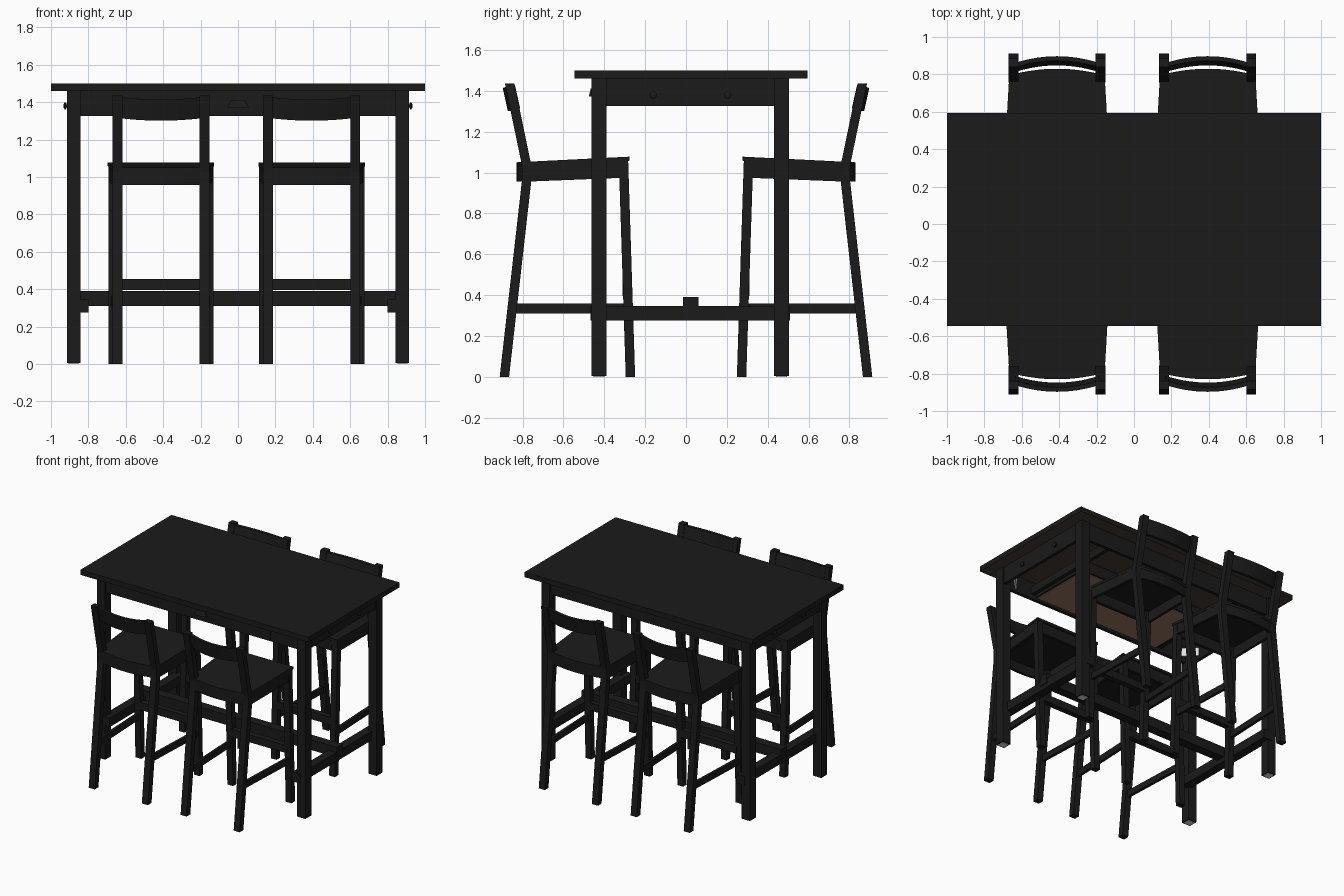
import bpy, bmesh, math
from mathutils import Matrix, Vector

cube = bpy.data.objects.get("Cube")
if cube:
    bpy.data.objects.remove(cube, do_unlink=True)


def material(name, r, g, b):
    m = bpy.data.materials.new(name)
    m.use_nodes = True
    m.diffuse_color = (r, g, b, 1)
    bsdf = m.node_tree.nodes["Principled BSDF"]
    bsdf.inputs["Base Color"].default_value = (r, g, b, 1)
    bsdf.inputs["Roughness"].default_value = 0.6
    return m


BLACK = material("black stained wood", 0.0105, 0.0105, 0.0105)
BROWN = material("brown board", 0.30, 0.18, 0.115)
DARK_BROWN = material("dark brown underside", 0.06, 0.045, 0.035)
GREY = material("light grey metal", 0.75, 0.75, 0.75)
place = Matrix.Identity(4)   # where the current part group stands


def finish(name, bm, mat=BLACK, smooth=False):
    bmesh.ops.recalc_face_normals(bm, faces=bm.faces)
    bm.transform(place)
    mesh = bpy.data.meshes.new(name)
    bm.to_mesh(mesh)
    bm.free()
    mesh.materials.append(mat)
    ob = bpy.data.objects.new(name, mesh)
    bpy.context.collection.objects.link(ob)
    if smooth:
        bpy.ops.object.select_all(action='DESELECT')
        ob.select_set(True)
        bpy.context.view_layer.objects.active = ob
        bpy.ops.object.shade_smooth_by_angle(angle=math.radians(35))
    return ob


def loft(name, rings, mat=BLACK, smooth=False):
    """Skin through rings of equal point count and cap both ends."""
    bm = bmesh.new()
    loops = [[bm.verts.new(p) for p in ring] for ring in rings]
    n = len(loops[0])
    for a, b in zip(loops, loops[1:]):
        for i in range(n):
            j = (i + 1) % n
            bm.faces.new((a[i], a[j], b[j], b[i]))
    bm.faces.new(loops[0])
    bm.faces.new(loops[-1])
    return finish(name, bm, mat, smooth)


def rect(x, y, z, w, d):
    return [(x + sx * w / 2, y + sy * d / 2, z)
            for sx, sy in ((-1, -1), (1, -1), (1, 1), (-1, 1))]


def post(name, points, w, d):
    """Upright bar through points, with level cuts."""
    return loft(name, [rect(*p, w, d) for p in points])


def box(name, x0, x1, y0, y1, z0, z1, mat=BLACK):
    x, y, w, d = (x0 + x1) / 2, (y0 + y1) / 2, x1 - x0, y1 - y0
    return loft(name, [rect(x, y, z0, w, d), rect(x, y, z1, w, d)], mat)


def knob(name, x, y, z, sign):
    """Small turned knob pointing along x."""
    rings = []
    for out, r in ((0, .008), (.012, .008), (.014, .018), (.022, .018), (.027, .01)):
        rings.append([(x + sign * out, y + r * math.cos(a), z + r * math.sin(a))
                      for a in (k * math.tau / 16 for k in range(16))])
    loft(name, rings, smooth=True)


# ---- Table ----
CY = 0.022
top = box("table_top", -1, 1, CY - .568, CY + .572, 1.46, 1.5)
top.data.materials.append(DARK_BROWN)
for face in top.data.polygons:
    face.material_index = 1 if face.normal.z < -.5 else 0
box("front_apron", -.85, .85, -.45, -.425, 1.325, 1.46)
box("back_apron", -.85, .85, .465, .49, 1.325, 1.46)
box("long_stretcher", -.876, .876, -.015, .06, .31, .39)
for s, side in ((1, "left"), (-1, "right")):
    lo, hi = sorted((s * .842, s * .915))
    for y, end in ((-.425, "front"), (.468, "back")):
        box(f"table_leg_{end}_{side}", lo, hi, y - .037, y + .037, .004, 1.46)
        box(f"foot_pad_{end}_{side}", lo + .01, hi - .01, y - .027, y + .027, 0, .004, GREY)
        # diagonal corner bracket behind each leg
        k = 1 if y < 0 else -1
        a, b = Vector((s * .88, y + k * .11, 0)), Vector((s * .77, y, 0))
        t = Vector((-s * .012, k * .012, 0))
        loft(f"corner_bracket_{end}_{side}",
             [[p + Vector((0, 0, z)) for p in (a, b, b + t, a + t)] for z in (1.345, 1.41)], GREY)
    lo, hi = sorted((s * .88, s * .905))
    box(f"side_apron_{side}", lo, hi, -.40, .445, 1.325, 1.46)
    lo, hi = sorted((s * .80, s * .87))
    box(f"side_stretcher_{side}", lo, hi, -.467, .51, .275, .347)
    lo, hi = sorted((s * .585, s * .615))
    box(f"drawer_rail_{side}", lo, hi, -.43, .47, 1.36, 1.42)
    lo, hi = sorted((s * .55, s * .57))
    box(f"drawer_side_{side}", lo, hi, -.43, .09, 1.35, 1.44)
    for y in (-.16, .204):
        knob(f"side_knob_{side}", s * .905, y, 1.38, s)

# ---- Drawer ----
box("drawer_front", -.6, .6, -.456, -.43, 1.335, 1.455)
box("drawer_back", -.56, .56, .075, .095, 1.35, 1.44)
box("drawer_bottom", -.555, .555, -.428, .08, 1.345, 1.354, BROWN)
loft("drawer_cup_pull",
     [[(-.058, y0, 1.372), (.058, y0, 1.372), (.035, y1, 1.412), (-.035, y1, 1.412)]
      for y0, y1 in ((-.455, -.455), (-.476, -.466))])


# ---- Chairs: backrest towards -y, seat front towards +y ----
def arc_bar(name, half, levels, sag, drop, thick, n=14):
    """Bar bulging to -y and dipping by drop; levels are (y, z) of its ends."""
    (yb, zb), (yt, zt) = levels
    rings = []
    for i in range(n + 1):
        u = 2 * i / n - 1
        dy, dz = -sag * (1 - u * u), -drop * (1 - u * u)
        rings.append([(u * half, yb + dy, zb + dz), (u * half, yb + dy + thick, zb + dz),
                      (u * half, yt + dy + thick, zt + dz), (u * half, yt + dy, zt + dz)])
    loft(name, rings, smooth=True)


def seat_z(y, height):
    """Height on the slightly raked seat."""
    return height + (y + .80) * .05


def chair(tag):
    # seat board with a bowed rear edge
    outline = [(.285, -.277), (-.285, -.277)]
    outline += [(u * .255, -.795 - .035 * (1 - u * u)) for u in (k / 7 - 1 for k in range(15))]
    loft(f"seat_{tag}", [[(x, y, seat_z(y, h)) for x, y in outline] for h in (1.032, 1.052)],
         smooth=True)
    arc_bar(f"seat_rear_rail_{tag}", .23, ((-.795, .957), (-.795, 1.04)), .034, 0, .02)
    box(f"seat_front_rail_{tag}", -.25, .25, -.315, -.29, .972, 1.062)
    arc_bar(f"backrest_{tag}", .225, ((-.836, 1.315), (-.861, 1.428)), .036, .014, .024)
    box(f"footrest_{tag}", -.25, .25, -.31, -.265, .395, .455)
    for s, side in ((1, "left"), (-1, "right")):
        post(f"rear_leg_{side}_{tag}",
             [(s * .233, -.889, 0), (s * .233, -.779, .97), (s * .233, -.779, 1.03),
              (s * .233, -.863, 1.435)], .053, .046)
        post(f"front_leg_{side}_{tag}",
             [(s * .256, -.272, 0), (s * .256, -.306, 1.058)], .05, .046)
        # side rail of the seat and low side stretcher
        for part, y0, y1, xa, xb, za, zb, rake in (
                ("seat_side_rail", -.80, -.30, .243, .268, .955, 1.04, .02),
                ("side_stretcher", -.845, -.285, .233, .256, .31, .36, 0)):
            loft(f"chair_{part}_{side}_{tag}",
                 [[(s * x - .011, y, za + r), (s * x + .011, y, za + r),
                   (s * x + .011, y, zb + r), (s * x - .011, y, zb + r)]
                  for x, y, r in ((xa, y0, 0), (xb, y1, rake))])


for x, side in ((.394, "left"), (-.412, "right")):
    place = Matrix.Translation((x, 0, 0))
    chair(f"front_{side}_chair")
    place = Matrix.Translation((x, 0, 0)) @ Matrix.Rotation(math.pi, 4, 'Z')
    chair(f"back_{side}_chair")
